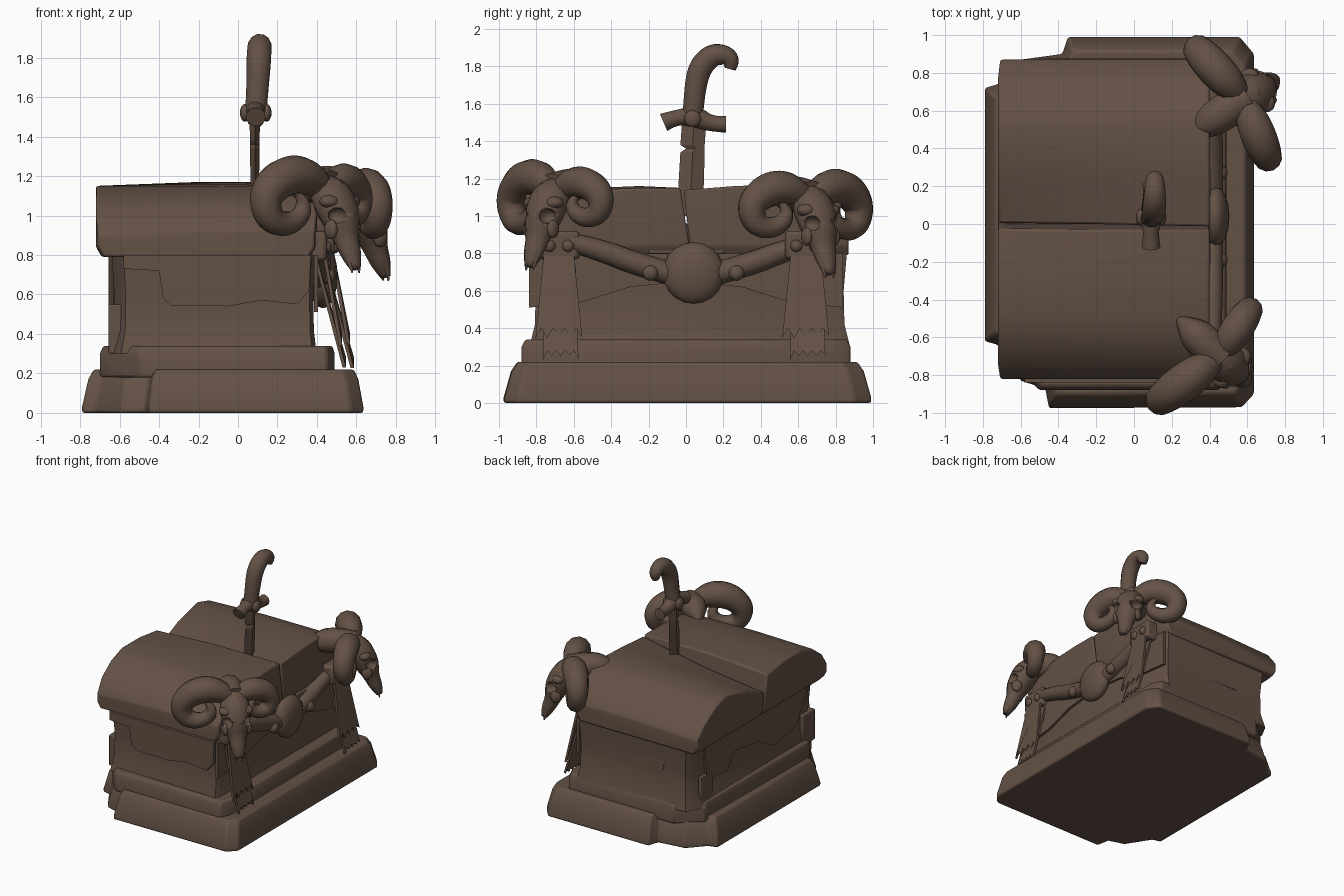
import bpy, bmesh, math, random
from mathutils import Matrix, Vector

if "Cube" in bpy.data.objects:
    bpy.data.objects.remove(bpy.data.objects["Cube"])

random.seed(4)
stone = bpy.data.materials.new("dark brown stone")
stone.diffuse_color = (0.125, 0.082, 0.06, 1)
stone.use_nodes = True
stone.node_tree.nodes["Principled BSDF"].inputs["Base Color"].default_value = stone.diffuse_color


def finish(ob, angle=35):
    ob.data.materials.clear()
    ob.data.materials.append(stone)
    bpy.ops.object.select_all(action='DESELECT')
    ob.select_set(True)
    bpy.context.view_layer.objects.active = ob
    bpy.ops.object.shade_smooth_by_angle(angle=math.radians(angle))
    return ob


def from_bm(name, bm, bevel=0, angle=35):
    bmesh.ops.recalc_face_normals(bm, faces=bm.faces)
    me = bpy.data.meshes.new(name)
    bm.to_mesh(me)
    bm.free()
    ob = bpy.data.objects.new(name, me)
    bpy.context.collection.objects.link(ob)
    if bevel:
        m = ob.modifiers.new("soft_edges", 'BEVEL')
        m.width, m.segments, m.limit_method = bevel, 2, 'ANGLE'
    return finish(ob, angle)


def loft(name, rings, bevel=0, angle=35):
    """Bridge equal-length rings of points and cap both ends."""
    bm = bmesh.new()
    vs = [[bm.verts.new(p) for p in r] for r in rings]
    n = len(vs[0])
    for a, b in zip(vs, vs[1:]):
        for i in range(n):
            bm.faces.new((a[i], a[(i + 1) % n], b[(i + 1) % n], b[i]))
    bm.faces.new(vs[0])
    bm.faces.new(vs[-1])
    return from_bm(name, bm, bevel, angle)


def plate(name, pts, off, bevel=0):
    return loft(name, [pts, [Vector(p) + Vector(off) for p in pts]], bevel, 25)


def tube(name, pts, radii, stretch=(1, 1, 1), mat=Matrix()):
    cu = bpy.data.curves.new(name, 'CURVE')
    cu.dimensions, cu.bevel_depth, cu.bevel_resolution = '3D', 1, 4
    cu.use_fill_caps, cu.resolution_u = True, 5
    sp = cu.splines.new('NURBS')
    sp.points.add(len(pts) - 1)
    for q, p, r in zip(sp.points, pts, radii):
        q.co, q.radius = (*p, 1), r
    sp.order_u, sp.use_endpoint_u = 3, True
    ob = bpy.data.objects.new(name, cu)
    bpy.context.collection.objects.link(ob)
    bpy.ops.object.select_all(action='DESELECT')
    ob.select_set(True)
    bpy.context.view_layer.objects.active = ob
    bpy.ops.object.convert(target='MESH')
    ob = bpy.context.object
    ob.data.transform(mat @ Matrix.Diagonal((*stretch, 1)))
    return finish(ob, 50)


def ball(name, loc, size, mat=Matrix()):
    bm = bmesh.new()
    bmesh.ops.create_uvsphere(bm, u_segments=16, v_segments=10, radius=1)
    bm.transform(mat @ Matrix.Translation(loc) @ Matrix.Diagonal((*size, 1)))
    return from_bm(name, bm, 0, 60)


def box(name, lo, hi, bevel=0.02):
    a, b = Vector(lo), Vector(hi)
    ring = lambda z: [(a.x, a.y, z), (b.x, a.y, z), (b.x, b.y, z), (a.x, b.y, z)]
    return loft(name, [ring(a.z), ring(b.z)], bevel)


# Stepped plinth with broken corners
outline = [(-.79, -.62), (-.72, -.64), (-.6, -.83), (-.47, -.87), (-.45, -.975), (.57, -.97), (.635, -.9),
           (.635, .9), (.56, .99), (-.35, .99), (-.38, .9), (-.6, .87), (-.72, .74), (-.79, .72)]
loft("plinth", [[(x * s, y * s, z) for x, y in outline]
                for s, z in ((1, 0), (1, .03), (.96, .17), (.925, .22))], .012)
step = [(-.7, -.6), (-.58, -.8), (-.5, -.88), (.45, -.88), (.49, -.8), (.49, .8), (.45, .88),
        (-.5, .88), (-.68, .72)]
loft("plinth_step", [[(x * s, y * s, z) for x, y in step]
                     for s, z in ((1, .18), (1, .3), (.975, .34))], .012)

# Chest walls, corner posts and broken crust
wall = [(-.64, -.68), (-.58, -.8), (.37, -.82), (.39, -.78), (.39, .82), (.37, .86), (-.59, .85), (-.65, .74)]
loft("chest_body", [[(x * s, y * s, z) for x, y in wall]
                    for s, z in ((1.02, .3), (.985, .42), (.98, .6), (1, .8))])
for sy in (-1, 1):
    box("back_post", (-.655, sy * .66 - .08, .3), (-.58, sy * .66 + .08, .55), .008)
    plate("end_crust", [(-.58, sy * .8, .8), (.37, sy * .8, .8), (.36, sy * .8, .62),
                        (.3, sy * .8, .55), (.12, sy * .8, .57), (-.05, sy * .8, .54),
                        (-.34, sy * .8, .545), (-.38, sy * .8, .58), (-.4, sy * .8, .72),
                        (-.58, sy * .8, .73)], (0, sy * .04, 0))
    plate("side_crust", [(.385, sy * .1, .8), (.385, sy * .84, .8), (.385, sy * .84, .51),
                         (.385, sy * .55, .54), (.385, sy * .3, .62), (.385, sy * .1, .64)], (.02, 0, 0))
plate("back_crust", [(-.63, -.66, .8), (-.63, .7, .8), (-.63, .66, .5), (-.63, .4, .47), (-.63, .3, .6),
                     (-.63, 0, .56), (-.63, -.2, .45), (-.63, -.5, .5)], (-.025, 0, 0))


# Cracked lid: the rear half has sunk at the break
def lid_ring(ylow, ytop, zl, zm, zr, inset=0):
    l, r, low = -.72 + inset, .4 - inset, .79
    f = lambda z: ylow + (ytop - ylow) * max(0, (z - low) / .36)
    pts = [(l + .03, low), (r - .03, low), (r, low + .05), (r, zr), (-.2, zm), (l, zl), (l, low + .05)]
    return [(x, f(z), z) for x, z in pts]


loft("lid_front_half", [lid_ring(-.82, -.82, .9, .92, .92, .012), lid_ring(-.74, -.74, 1.01, 1.03, 1.02),
                        lid_ring(-.62, -.62, 1.1, 1.11, 1.1), lid_ring(-.48, -.48, 1.15, 1.15, 1.14),
                        lid_ring(-.25, -.25, 1.15, 1.16, 1.15),
                        lid_ring(.025, -.03, 1.12, 1.15, 1.15)], .012, 40)
loft("lid_rear_half", [lid_ring(.028, -.015, .98, 1.04, 1.14), lid_ring(.25, .25, 1.09, 1.11, 1.16),
                       lid_ring(.5, .5, 1.15, 1.17, 1.17), lid_ring(.64, .64, 1.11, 1.13, 1.13),
                       lid_ring(.77, .77, 1.03, 1.05, 1.05), lid_ring(.87, .87, .91, .93, .93, .012)], .012, 40)
box("lid_core", (-.68, -.2, .8), (.385, .2, .96), .005)

# Swagged belt with medallion and studs on the +x side
for sy in (-1, 1):
    tube("belt_roll", [(.41, .04 + sy * y, z) for y, z in ((.66, .86), (.5, .82), (.3, .74), (.08, .68))],
         (.05, .058, .062, .06))
    ball("belt_stud", (.46, .04 + sy * .23, .695), (.035, .042, .042))
ball("medallion", (.43, .04, .695), (.075, .165, .165))


# Ragged hanging cloths
def cloth(name, y0, y1, x0, x1, ztop, zbot, flare):
    n = 9
    pts = [(x0, y0, ztop), (x0, y1, ztop)]
    for i in range(n):
        t = i / (n - 1)
        z = zbot + (.06 if i % 2 else random.uniform(0, .04))
        pts.append((x1, y1 + flare - t * (y1 - y0 + 2 * flare), z))
    plate(name, pts, (.018, 0, 0))


# Ram skull: local x is forward, y sideways
def ram(name, centre, heading, dz, scales, back):
    mat = Matrix.Translation((*centre, dz)) @ Matrix.Rotation(math.radians(heading), 4, 'Z')
    skull = tube(name + "_skull", [(-.06, 0, 1.16), (.02, 0, 1.12), (.1, 0, .99), (.135, 0, .88),
                                   (.175, 0, .79), (.2, 0, .73)],
                 (.06, .105, .1, .06, .05, .025), (1, 1.12, 1), mat)
    for sy, s in zip((-1, 1), scales):
        # eye socket
        cutter = ball(name + "_eye_cutter", (.15, sy * .08, 1.0), (.055, .04, .04), mat)
        cutter.hide_render = cutter.hide_viewport = True
        cut = skull.modifiers.new("eye", 'BOOLEAN')
        cut.operation, cut.object, cut.solver = 'DIFFERENCE', cutter, 'EXACT'
        ball(name + "_brow", (.09, sy * .075, 1.07), (.05, .055, .035), mat)
        ball(name + "_cheek", (.11, sy * .088, .93), (.04, .025, .05), mat)
        tube(name + "_tooth", [(.16, sy * .035, .83), (.19, sy * .033, .77), (.2, sy * .025, .71)],
             (.025, .018, .004), mat=mat)
        # curled horn
        a = math.radians(102.5) * sy
        path = [(.02, .04), (.1, .09), (.21, .115), (.33, .08), (.41, -.01), (.385, -.12), (.29, -.155),
                (.19, -.115), (.17, -.03), (.22, .01)]
        tube(name + "_horn", [(math.cos(a) * u * s + .035 * k / 9, math.sin(a) * u * s, 1.1 + z * s)
                              for k, (u, z) in enumerate(path)],
             [r * s ** .6 for r in (.06, .09, .104, .1, .086, .073, .063, .052, .038, .016)], mat=mat)
    ball(name + "_crown", (.05, 0, 1.14), (.06, .05, .045), mat)
    tube(name + "_crest", [(.02, 0, 1.14), (-.35 * back, 0, 1.16), (-.7 * back, 0, 1.15), (-back, 0, 1.12)],
         (.09, .1, .085, .02), mat=mat)


ram("front_ram", (.45, -.7), -43, 0, (.97, .74), .29)
ram("rear_ram", (.58, .66), 32.5, -.04, (.84, .9), .36)

# Mount, studs and cloth under each skull
for name, y, x in (("front", -.68, .36), ("rear", .64, .4)):
    box(name + "_mount", (x - .1, y - .11, .77), (x + .09, y + .11, .92))
    for k in (-1, 1):
        ball(name + "_mount_stud", (x + .09, y + k * .05, .84), (.025, .032, .032))
    cloth(name + "_cloth", y - .08, y + .08, x + .07, x + .15, .8, .34, .045)
    cloth(name + "_under_cloth", y - .07, y + .09, x + .03, x + .17, .76, .22, .015)

# Dagger driven into the lid
loft("dagger_blade", [[(.085 + dx * w, y, z) for dx, y in ((-1, .5 * (a + b)), (0, a), (1, .5 * (a + b)), (0, b))]
                      for z, a, b, w in ((1.0, -.05, .09, .02), (1.34, -.03, .1, .024), (1.36, .0, .1, .024),
                                         (1.38, -.03, .1, .024), (1.52, -.02, .11, .028))], 0, 20)
tube("dagger_guard", [(.09, -.12, 1.5), (.09, -.05, 1.53), (.09, .05, 1.53), (.09, .14, 1.49), (.09, .215, 1.49)],
     (.05, .036, .062, .038, .045))
for k in (-1, 1):
    ball("guard_stud", (.09 + k * .055, .035, 1.52), (.025, .045, .045))
tube("dagger_grip", [(.09, .035, 1.52), (.1, .045, 1.66), (.105, .07, 1.79), (.11, .14, 1.865), (.11, .22, 1.86),
                     (.11, .245, 1.82), (.11, .235, 1.785)],
     (.056, .058, .065, .062, .052, .045, .03))
